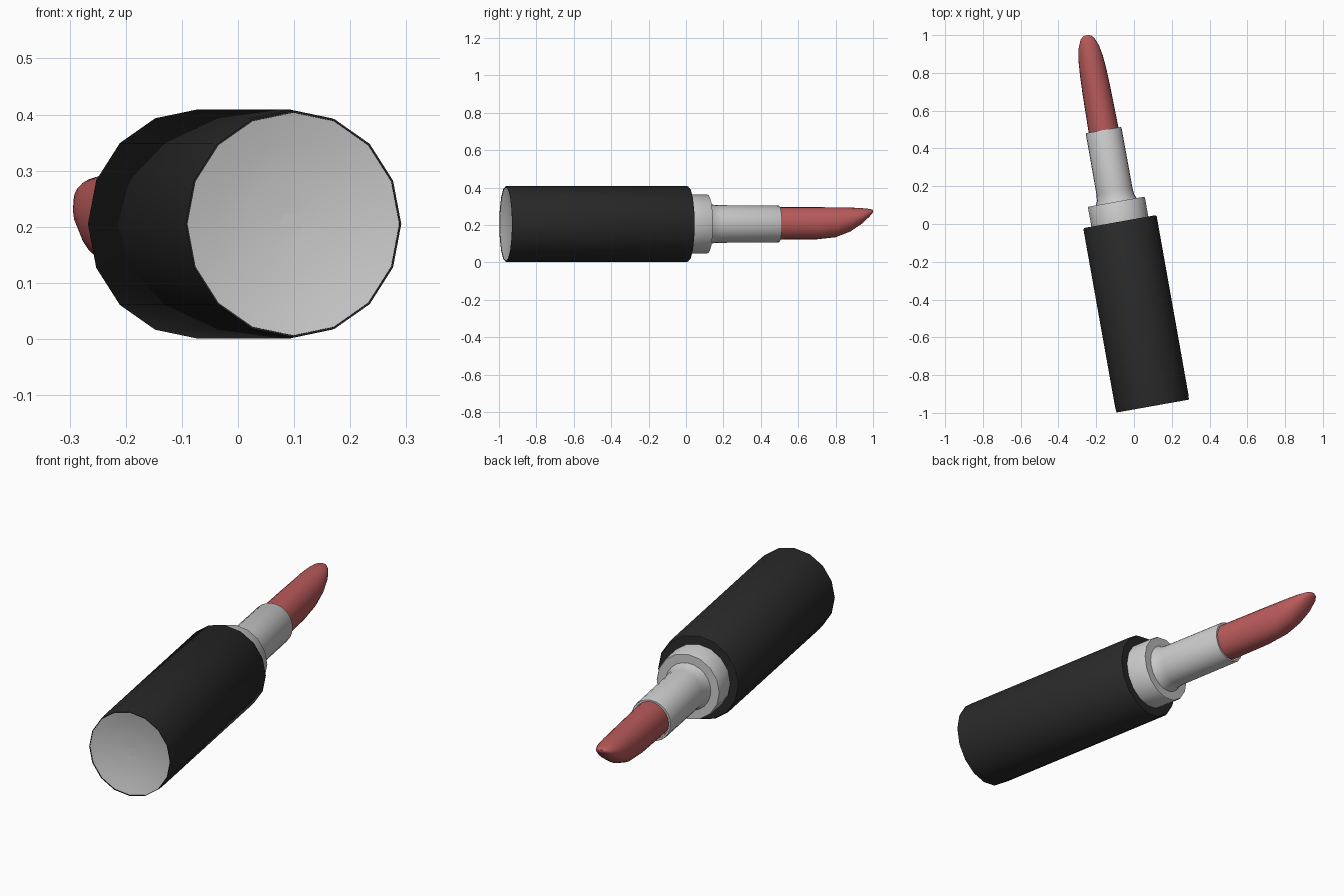
import bpy
import math

old = bpy.data.objects.get("Cube")
if old:
    bpy.data.objects.remove(old, do_unlink=True)

TILT = math.radians(10.1)
ORIGIN = (0.098, -0.958, 0.205)
TALL = 1.035  # sections are slightly taller than wide


def material(name, rgb):
    mat = bpy.data.materials.new(name)
    mat.use_nodes = True
    colour = (*rgb, 1.0)
    mat.diffuse_color = colour
    mat.node_tree.nodes["Principled BSDF"].inputs["Base Color"].default_value = colour
    return mat


black = material("black plastic", (0.022, 0.022, 0.022))
silver = material("silver metal", (0.6, 0.6, 0.6))
rose = material("rose wax", (0.5, 0.105, 0.105))


def loft(name, stations, sides, mat, cap_start=False, cap_end=False):
    """Skin oval rings; each station is (distance, half width, half height, z shift)."""
    verts, faces = [], []
    for y, w, h, dz in stations:
        for i in range(sides):
            a = math.tau * i / sides
            verts.append((w * math.cos(a), y, dz + h * math.sin(a)))
    for r in range(len(stations) - 1):
        for i in range(sides):
            j = (i + 1) % sides
            a, b = r * sides, (r + 1) * sides
            faces.append((a + i, b + i, b + j, a + j))
    if cap_start:
        faces.append(tuple(range(sides)))
    if cap_end:
        last = (len(stations) - 1) * sides
        faces.append(tuple(last + i for i in reversed(range(sides))))
    mesh = bpy.data.meshes.new(name)
    mesh.from_pydata(verts, [], faces)
    mesh.materials.append(mat)
    obj = bpy.data.objects.new(name, mesh)
    bpy.context.collection.objects.link(obj)
    obj.location = ORIGIN
    obj.rotation_euler.z = TILT
    bpy.ops.object.select_all(action="DESELECT")
    obj.select_set(True)
    bpy.context.view_layer.objects.active = obj
    bpy.ops.object.shade_smooth_by_angle(angle=math.radians(35))
    return obj


def turned(name, profile, sides, mat, **caps):
    """Revolve (distance, radius) points about the long axis."""
    return loft(name, [(y, r, r * TALL, 0) for y, r in profile], sides, mat, **caps)


# Black outer case with a thin rim at the base and a flat shoulder
turned("case", [(0.004, 0.191), (-0.006, 0.192), (-0.006, 0.195), (0.03, 0.197),
                (0.978, 0.197), (0.986, 0.192), (0.986, 0.145)], 16, black)

# Shallow dished metal plate in the base
turned("base_plate", [(-0.004, 0.193), (0.008, 0.14), (0.016, 0.08), (0.019, 0.02)],
       16, silver, cap_end=False).data.flip_normals()
turned("base_plate_centre", [(0.024, 0.022), (0.019, 0.022)], 16, silver,
       cap_start=True, cap_end=True)

# Metal collar above the case
turned("collar", [(0.96, 0.153), (1.088, 0.153), (1.093, 0.15), (1.093, 0.09)],
       16, silver)

# Inner tube, flared at the foot, with an open rim
turned("inner_tube", [(1.085, 0.112), (1.097, 0.108), (1.115, 0.1), (1.15, 0.097),
                      (1.473, 0.096), (1.478, 0.094), (1.478, 0.085), (1.44, 0.083)],
       24, silver)

# Wax bullet: distance, half width, top and bottom heights
bullet = [(1.43, 0.080, 0.295, 0.122), (1.48, 0.080, 0.295, 0.122),
          (1.683, 0.076, 0.295, 0.123), (1.785, 0.072, 0.294, 0.134),
          (1.866, 0.066, 0.293, 0.165), (1.927, 0.054, 0.290, 0.206),
          (1.968, 0.037, 0.286, 0.244), (1.983, 0.023, 0.283, 0.261),
          (1.988, 0.010, 0.279, 0.268)]
loft("lipstick_bullet",
     [(y, w, (top - low) / 2, (top + low) / 2 - ORIGIN[2]) for y, w, top, low in bullet],
     24, rose, cap_start=True, cap_end=True)
